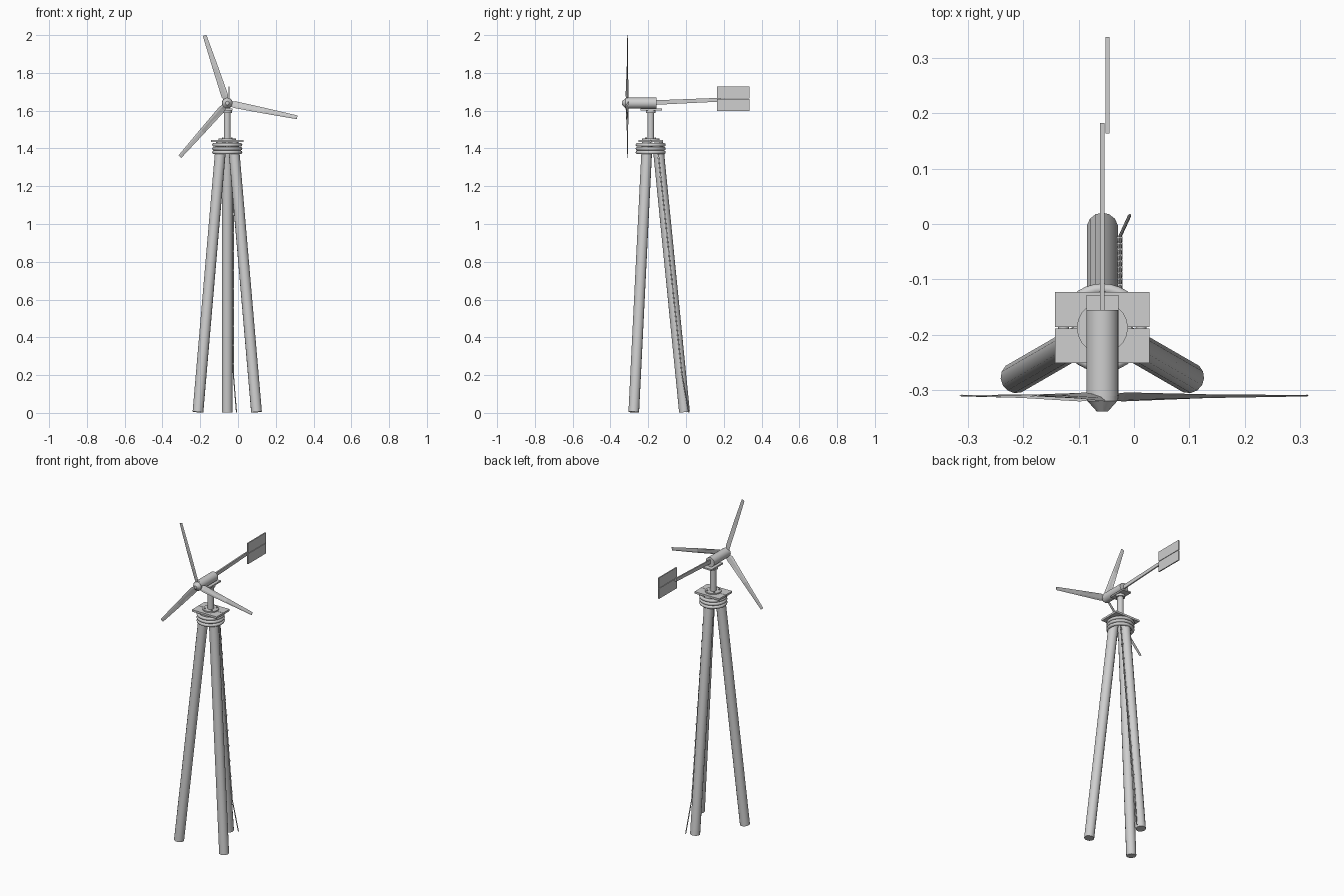
import bpy, bmesh, math
from mathutils import Vector, Matrix

if "Cube" in bpy.data.objects:
    bpy.data.objects.remove(bpy.data.objects["Cube"])

CX, CY = -0.057, -0.187      # tower axis
HUB_Z = 1.64                 # rotor axis height

grey = bpy.data.materials.new("light_grey")
grey.diffuse_color = (0.62, 0.62, 0.62, 1)
grey.use_nodes = True
grey.node_tree.nodes["Principled BSDF"].inputs["Base Color"].default_value = grey.diffuse_color


def finish(name, bm, smooth=True):
    bmesh.ops.recalc_face_normals(bm, faces=bm.faces)
    me = bpy.data.meshes.new(name)
    bm.to_mesh(me)
    bm.free()
    me.materials.append(grey)
    ob = bpy.data.objects.new(name, me)
    bpy.context.collection.objects.link(ob)
    if smooth:
        bpy.ops.object.select_all(action='DESELECT')
        ob.select_set(True)
        bpy.context.view_layer.objects.active = ob
        bpy.ops.object.shade_smooth_by_angle(angle=math.radians(35))
    return ob


def rod(name, a, b, r1, r2=None, sides=14):
    a, b = Vector(a), Vector(b)
    d = b - a
    bm = bmesh.new()
    m = Matrix.Translation((a + b) / 2) @ d.to_track_quat('Z', 'Y').to_matrix().to_4x4()
    bmesh.ops.create_cone(bm, cap_ends=True, segments=sides, radius1=r1,
                          radius2=r1 if r2 is None else r2, depth=d.length, matrix=m)
    return finish(name, bm)


def box(name, lo, hi):
    bm = bmesh.new()
    lo, hi = Vector(lo), Vector(hi)
    m = Matrix.Translation((lo + hi) / 2) @ Matrix.Diagonal((*(hi - lo), 1))
    bmesh.ops.create_cube(bm, size=1, matrix=m)
    return finish(name, bm, False)


def loft(name, sections, smooth=False):
    """Skin a list of equally sized closed sections and cap both ends."""
    bm = bmesh.new()
    rings = [[bm.verts.new(p) for p in s] for s in sections]
    n = len(rings[0])
    for r, s in zip(rings, rings[1:]):
        for i in range(n):
            bm.faces.new((r[i], r[(i + 1) % n], s[(i + 1) % n], s[i]))
    bm.faces.new(rings[0])
    bm.faces.new(rings[-1])
    return finish(name, bm, smooth)


def torus(name, z, major, minor, n=32, k=10):
    bm = bmesh.new()
    rings = []
    for i in range(n):
        a = math.tau * i / n
        rings.append([])
        for j in range(k):
            b = math.tau * j / k
            r = major + minor * math.cos(b)
            rings[-1].append(bm.verts.new((CX + r * math.cos(a), CY + r * math.sin(a),
                                           z + minor * math.sin(b))))
    for i in range(n):
        r, s = rings[i], rings[(i + 1) % n]
        for j in range(k):
            bm.faces.new((r[j], s[j], s[(j + 1) % k], r[(j + 1) % k]))
    bm.normal_update()
    ob = finish(name, bm, False)
    ob.data.polygons.foreach_set("use_smooth", [True] * len(ob.data.polygons))
    return ob


# Tripod legs
for label, deg in (("back", 90), ("left", 210), ("right", 330)):
    c, s = math.cos(math.radians(deg)), math.sin(math.radians(deg))
    rod(label + "_leg", (CX + 0.179 * c, CY + 0.179 * s, 0.004),
        (CX + 0.037 * c, CY + 0.037 * s, 1.432), 0.0285)

# Lashing rings around the leg tops
for i, z in enumerate((1.379, 1.399, 1.419)):
    torus("lashing_ring_%d" % i, z, 0.070, 0.0098)

# Two platform planks
box("front_plank", (-0.142, -0.251, 1.434), (0.028, -0.188, 1.446))
box("back_plank", (-0.142, -0.186, 1.434), (0.028, -0.123, 1.446))

# Mast with flanges
rod("mast", (CX, CY, 1.44), (CX, CY, 1.606), 0.018, sides=20)
rod("mast_foot_flange", (CX, CY, 1.445), (CX, CY, 1.453), 0.046, sides=20)
rod("mast_head_flange", (CX, CY, 1.588), (CX, CY, 1.602), 0.026, sides=20)
for i in range(4):
    a = math.radians(45 + 90 * i)
    x, y = CX + 0.034 * math.cos(a), CY + 0.034 * math.sin(a)
    rod("flange_bolt_%d" % i, (x, y, 1.45), (x, y, 1.458), 0.005, sides=6)

# Generator head
box("head_plate", (CX - 0.029, -0.24, 1.602), (CX + 0.029, -0.128, 1.611))
rod("generator", (CX, -0.155, HUB_Z), (CX, -0.31, HUB_Z), 0.029, sides=24)
rod("rotor_hub", (CX, -0.31, HUB_Z), (CX, -0.319, HUB_Z), 0.028, sides=16)
rod("nose_cone", (CX, -0.319, HUB_Z), (CX, -0.338, HUB_Z), 0.027, 0.010, sides=16)

# Three twisted, tapering blades
for k, deg in enumerate((108.5, -11.5, 228.5)):
    a = math.radians(deg)
    out = Vector((math.cos(a), 0, math.sin(a)))
    side = Vector((-math.sin(a), 0, math.cos(a)))
    fwd = Vector((0, -1, 0))
    secs = []
    for r, w, t, pitch in ((0.012, 0.022, 0.006, 24), (0.04, 0.040, 0.005, 24),
                           (0.20, 0.031, 0.004, 12), (0.378, 0.020, 0.003, 4)):
        p = math.radians(pitch)
        chord = side * math.cos(p) - fwd * math.sin(p)
        norm = fwd * math.cos(p) + side * math.sin(p)
        mid = Vector((CX, -0.312 + 0.003 * r / 0.378, HUB_Z)) + out * r
        secs.append([mid + chord * (u * w) + norm * (v * t) for u, v in
                     ((-0.5, 0), (-0.2, -0.5), (0.5, 0), (-0.2, 0.5))])
    loft("blade_%d" % k, secs)

# Tail boom and two vane boards
loft("tail_boom", [[(CX + dx, y, z + dz) for dx, dz in
                    ((-0.004, -h), (0.004, -h), (0.004, h), (-0.004, h))]
                   for y, z, h in ((-0.16, 1.643, 0.012), (0.182, 1.658, 0.010))])
box("lower_vane", (-0.051, 0.163, 1.597), (-0.044, 0.337, 1.661))
box("upper_vane", (-0.051, 0.163, 1.664), (-0.044, 0.337, 1.727))

# Power cable down the back leg, loose at the bottom
path = [(-0.025, -0.150, 1.40), (-0.025, -0.022, 0.21), (-0.008, 0.015, 0.002)]
for i, (p, q) in enumerate(zip(path, path[1:])):
    rod("cable_%d" % i, p, q, 0.003, sides=8)
# Cable clips
for i in range(12):
    t = (i + 0.5) / 12
    p = Vector(path[0]).lerp(Vector(path[1]), t)
    box("cable_clip_%d" % i, p - Vector((0.006, 0.005, 0.004)), p + Vector((0.004, 0.005, 0.004)))
